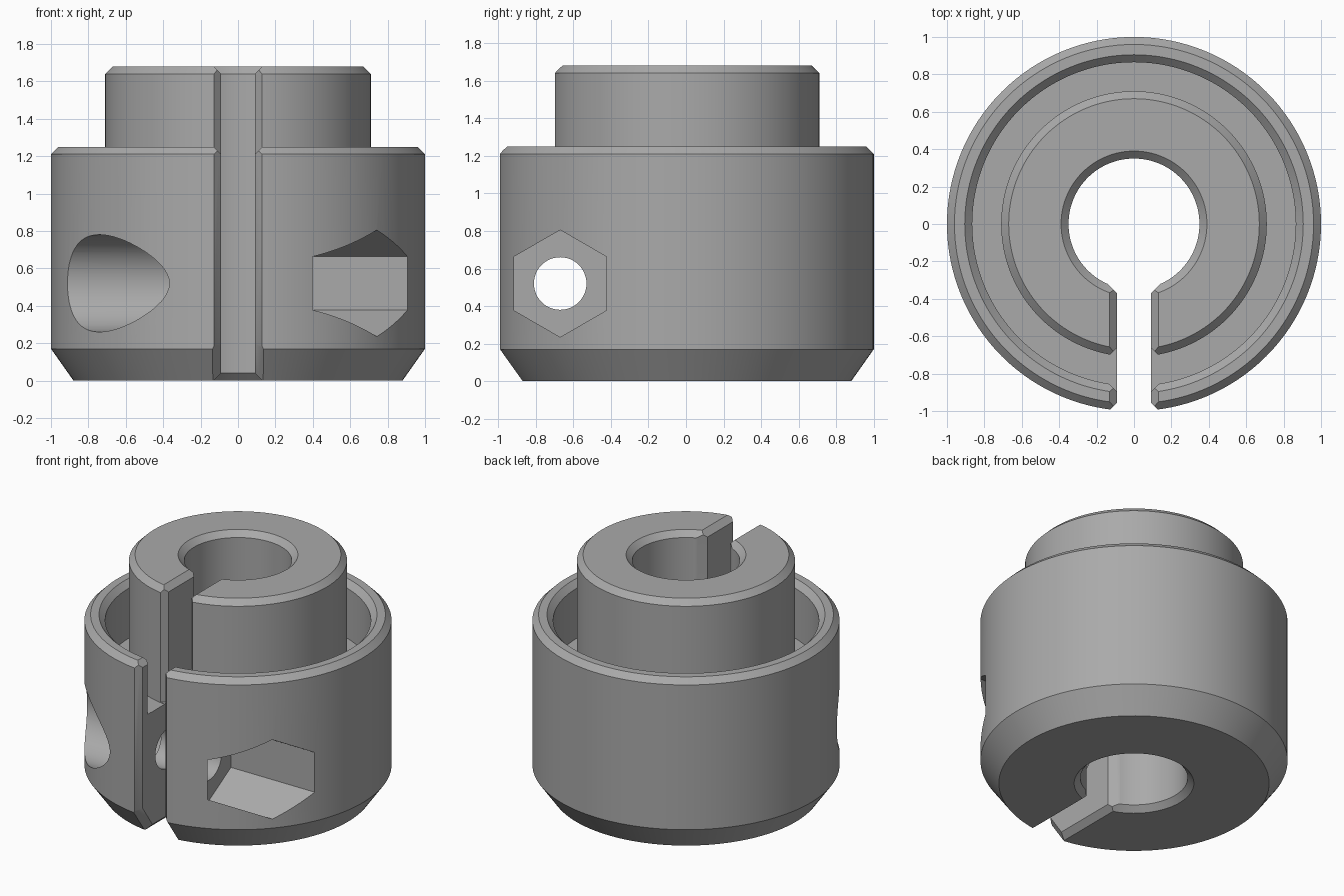
import bpy, bmesh, math
from mathutils import Vector, Matrix

if "Cube" in bpy.data.objects:
    bpy.data.objects.remove(bpy.data.objects["Cube"], do_unlink=True)

SLOT, CH = 0.09, 0.04          # slot half-width, edge chamfer
SCREW_Y, SCREW_Z = -0.67, 0.52  # clamp screw axis, parallel to x

steel = bpy.data.materials.new("plain_grey")
steel.use_nodes = True
grey = (0.40, 0.40, 0.40, 1)
steel.diffuse_color = grey
steel.node_tree.nodes["Principled BSDF"].inputs["Base Color"].default_value = grey


def make_object(name, bm):
    bmesh.ops.recalc_face_normals(bm, faces=bm.faces[:])
    mesh = bpy.data.meshes.new(name)
    bm.to_mesh(mesh)
    bm.free()
    obj = bpy.data.objects.new(name, mesh)
    bpy.context.collection.objects.link(obj)
    return obj


def lathe(name, profile, steps=128):
    """Revolve a closed (radius, z) profile around z."""
    bm = bmesh.new()
    rings = []
    for i in range(steps):
        a = math.tau * i / steps
        rings.append([bm.verts.new((r * math.sin(a), r * math.cos(a), z)) for r, z in profile])
    n = len(profile)
    for i in range(steps):
        p, q = rings[i], rings[(i + 1) % steps]
        for j in range(n):
            k = (j + 1) % n
            bm.faces.new((p[j], q[j], q[k], p[k]))
    return make_object(name, bm)


def hull(points):
    bm = bmesh.new()
    for p in points:
        bm.verts.new(p)
    bmesh.ops.convex_hull(bm, input=bm.verts[:])
    return make_object("cutter", bm)


def wedge(a, b, normal):
    """Flared cutter that chamfers both slot edges from a to b, given as (y, z)."""
    n = Vector((0, *normal)).normalized() * CH
    pts = []
    for p in (Vector((0, *a)), Vector((0, *b))):
        for s in (-1, 1):
            pts.append(p - n + Vector((s * SLOT, 0, 0)))
            pts.append(p + n + Vector((s * (SLOT + 2 * CH), 0, 0)))
    return hull(pts)


def bore(x0, x1, radius, sides):
    """Prism along the screw axis, corner pointing up."""
    bm = bmesh.new()
    m = (Matrix.Translation(((x0 + x1) / 2, SCREW_Y, SCREW_Z))
         @ Matrix.Rotation(math.pi / 2, 4, 'Y'))
    bmesh.ops.create_cone(bm, cap_ends=True, segments=sides, radius1=radius,
                          radius2=radius, depth=x1 - x0, matrix=m)
    # turn a corner to the top when needed
    top = max(v.co.z for v in bm.verts) - SCREW_Z
    if top < radius * 0.99:
        bmesh.ops.rotate(bm, verts=bm.verts[:], cent=(0, SCREW_Y, SCREW_Z),
                         matrix=Matrix.Rotation(math.pi / sides, 3, 'X'))
    return make_object("cutter", bm)


# Turned body: bore, hub, annular groove, outer rim, tapered foot
collar = lathe("clamp_collar", [
    (0.39, 0), (0.88, 0), (1, 0.17), (1, 1.21), (0.96, 1.25), (0.905, 1.25),
    (0.865, 1.21), (0.865, 0.85), (0.71, 0.85), (0.71, 1.64), (0.67, 1.68),
    (0.39, 1.68), (0.35, 1.64), (0.35, 0.04)])

cutters = [
    # Clamping slot
    hull([(x, y, z) for x in (-SLOT, SLOT) for y in (-1.2, -0.1) for z in (-0.2, 1.9)]),
    # Screw hole, round head pocket, hexagonal nut pocket
    bore(-0.6, 0.6, 0.14, 48),
    bore(-1.3, -0.24, 0.26, 64),
    bore(0.24, 1.3, 0.285, 6),
    # Slot chamfers: outer wall, foot, underside, hub top, rim top
    wedge((-0.994, 0.18), (-0.994, 1.4), (-1, 0)),
    wedge((-1.005, 0.2), (-0.805, -0.083), (-0.17, -0.12)),
    wedge((-0.2, 0), (-1.1, 0), (0, -1)),
    wedge((-0.2, 1.68), (-0.8, 1.68), (0, 1)),
    wedge((-0.8, 1.25), (-1.1, 1.25), (0, 1)),
    # Slot chamfers: bore, hub wall, rim inner wall
    wedge((-0.332, -0.2), (-0.332, 1.9), (1, 0)),
    wedge((-0.70, 0.852), (-0.70, 1.9), (-1, 0)),
    wedge((-0.857, 0.852), (-0.857, 1.4), (1, 0)),
]

bpy.context.view_layer.objects.active = collar
for cutter in cutters:
    mod = collar.modifiers.new("cut", 'BOOLEAN')
    mod.operation, mod.solver, mod.object = 'DIFFERENCE', 'EXACT', cutter
    bpy.ops.object.modifier_apply(modifier=mod.name)
    bpy.data.objects.remove(cutter, do_unlink=True)

collar.data.materials.clear()
collar.data.materials.append(steel)
for face in collar.data.polygons:
    face.material_index = 0

bpy.ops.object.select_all(action='DESELECT')
collar.select_set(True)
bpy.ops.object.shade_smooth_by_angle(angle=math.radians(25))
